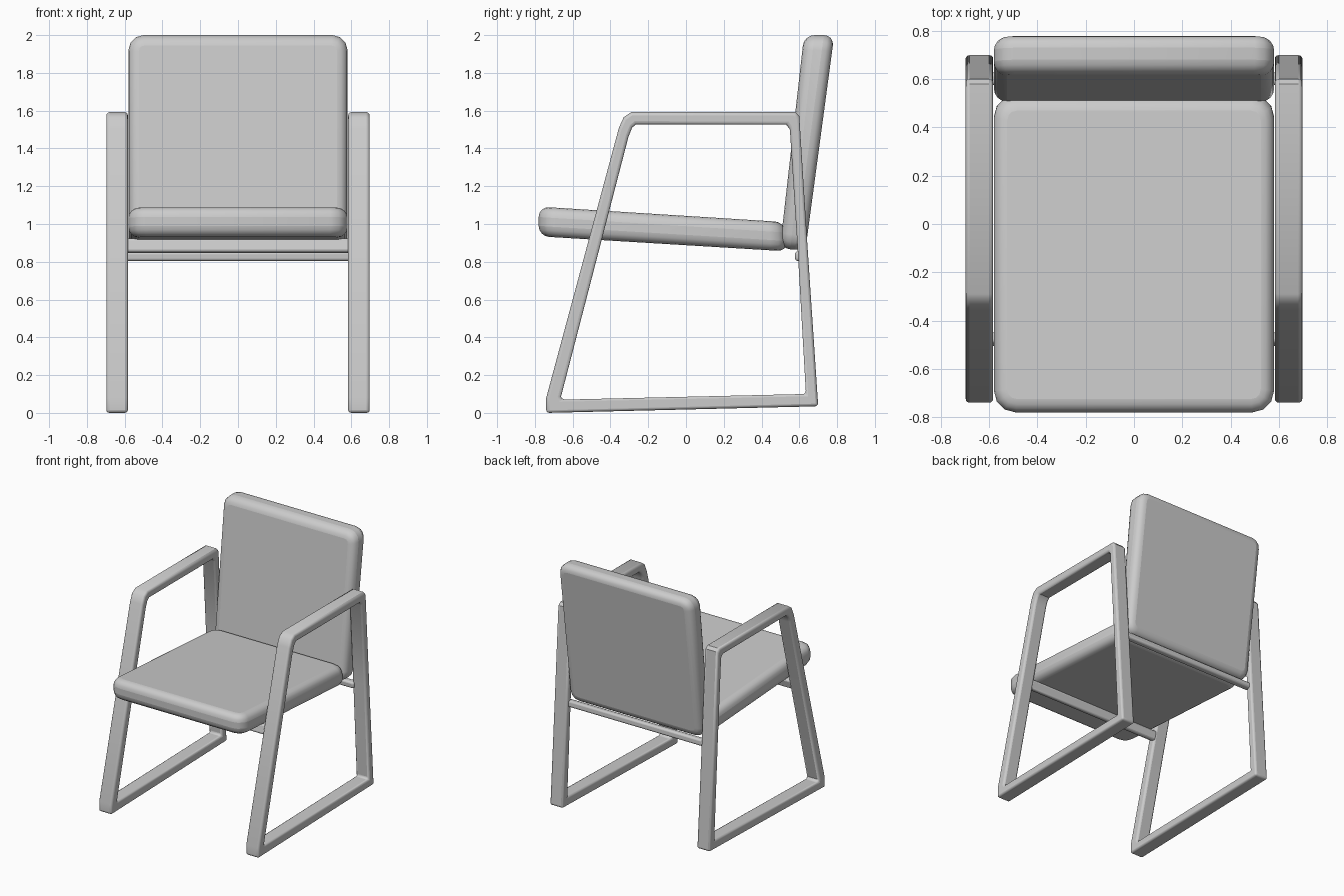
import bpy, bmesh, math
from mathutils import Matrix

if "Cube" in bpy.data.objects:
    bpy.data.objects.remove(bpy.data.objects["Cube"])


def finish(bm, name, width, segments, angle=40):
    """Turn a bmesh into a bevelled, smooth-shaded object."""
    bmesh.ops.recalc_face_normals(bm, faces=bm.faces)
    me = bpy.data.meshes.new(name)
    bm.to_mesh(me)
    bm.free()
    ob = bpy.data.objects.new(name, me)
    bpy.context.collection.objects.link(ob)
    mod = ob.modifiers.new("Rounding", 'BEVEL')
    mod.width = width
    mod.segments = segments
    mod.limit_method = 'ANGLE'
    mod.angle_limit = math.radians(angle)
    bpy.ops.object.select_all(action='DESELECT')
    ob.select_set(True)
    bpy.context.view_layer.objects.active = ob
    bpy.ops.object.shade_smooth_by_angle(angle=math.radians(35))
    return ob


def cushion(name, profile, half_width, corner, rounding):
    """Padded slab: (y, z) profile a0, a1, b1, b0 swept across x."""
    bm = bmesh.new()
    left, right = [[bm.verts.new((x, y, z)) for y, z in profile]
                   for x in (-half_width, half_width)]
    bm.faces.new(left)
    bm.faces.new(right)
    for i in range(4):
        j = (i + 1) % 4
        bm.faces.new((left[i], left[j], right[j], right[i]))
    edges = [bm.edges.get((s[a], s[b])) for s in (left, right)
             for a, b in ((0, 3), (1, 2))]
    bmesh.ops.bevel(bm, geom=edges, offset=corner, offset_type='OFFSET',
                    segments=3, profile=0.5, affect='EDGES')
    return finish(bm, name, rounding, 4)


def side_frame(name, side):
    """Closed sled loop made from matching outer and inner (y, z) outlines."""
    outer = [(-0.74, 0.0), (0.70, 0.035), (0.642, 0.90), (0.60, 1.57),
             (0.58, 1.592), (-0.29, 1.592), (-0.33, 1.565), (-0.355, 1.51),
             (-0.74, 0.08)]
    inner = [(-0.655, 0.07), (0.635, 0.10), (0.592, 0.85), (0.55, 1.50),
             (0.53, 1.527), (-0.265, 1.527), (-0.285, 1.51), (-0.305, 1.46),
             (-0.662, 0.085)]
    n = len(outer)
    bm = bmesh.new()
    rings = [[bm.verts.new((side * x, y, z)) for y, z in line]
             for x, line in ((0.583, outer), (0.697, outer),
                             (0.697, inner), (0.583, inner))]
    for k in range(4):
        a, b = rings[k], rings[(k + 1) % 4]
        for i in range(n):
            j = (i + 1) % n
            bm.faces.new((a[i], a[j], b[j], b[i]))
    return finish(bm, name, 0.02, 3, 60)


def rail(name, y, z, depth, height, tilt):
    """Cross bar joining the two side frames."""
    bm = bmesh.new()
    m = (Matrix.Translation((0, y, z)) @ Matrix.Rotation(tilt, 4, 'X')
         @ Matrix.Diagonal((1.20, depth, height, 1)))
    bmesh.ops.create_cube(bm, size=1, matrix=m)
    return finish(bm, name, 0.014, 3)


# Padded seat and backrest
cushion("seat", [(-0.78, 1.092), (0.525, 1.01), (0.54, 0.855), (-0.78, 0.935)],
        0.58, 0.09, 0.055)
cushion("backrest", [(0.497, 0.87), (0.625, 2.0), (0.785, 2.0), (0.632, 0.86)],
        0.58, 0.08, 0.055)

# Left and right arm-and-leg loops
for label, side in (("left", -1), ("right", 1)):
    side_frame(label + "_side_frame", side)

# Cross rails under the seat
rail("front_rail", -0.478, 0.885, 0.045, 0.075, math.radians(-15))
rail("rear_rail", 0.602, 0.83, 0.05, 0.05, math.radians(4))
